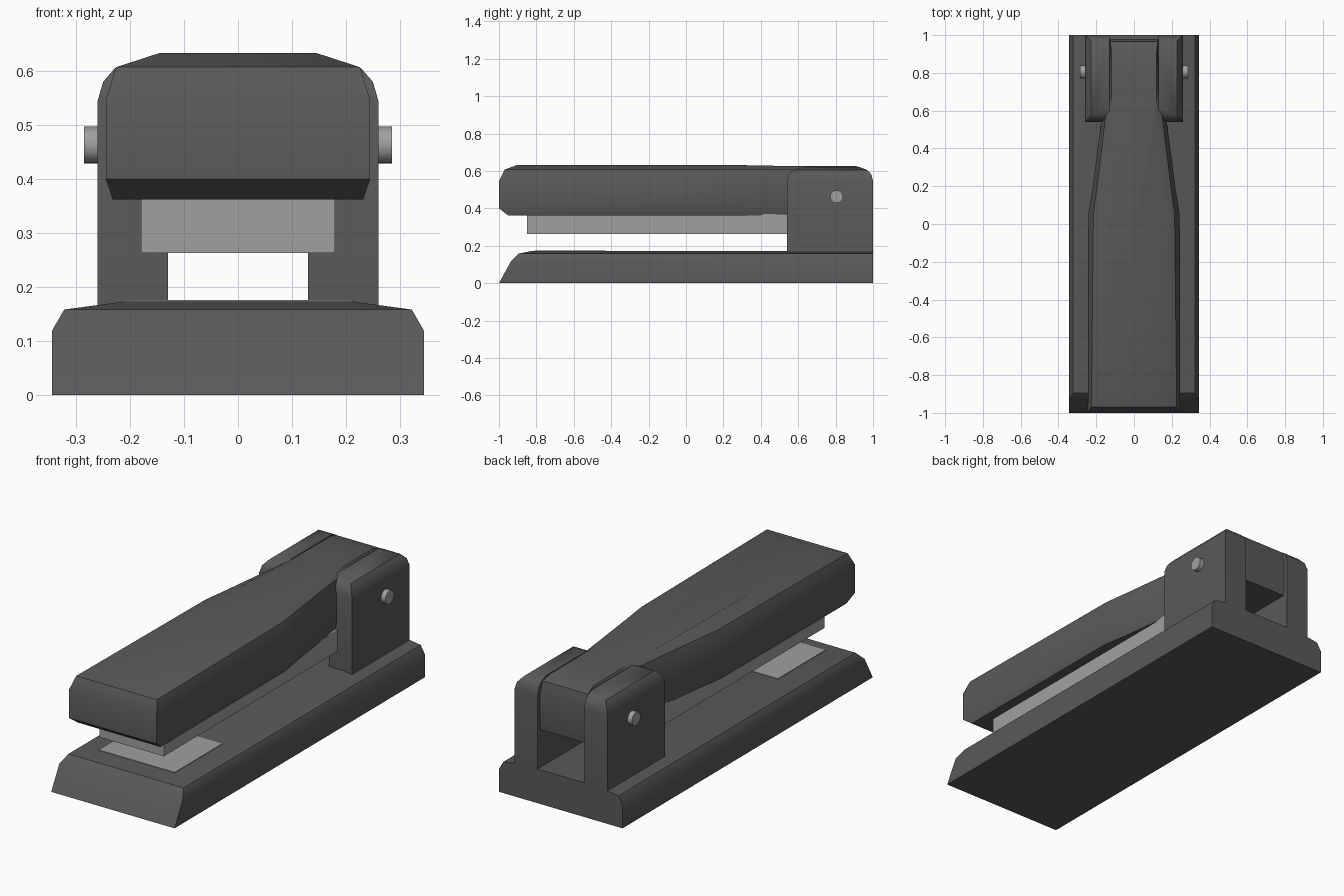
import bpy, bmesh, math

if "Cube" in bpy.data.objects:
    bpy.data.objects.remove(bpy.data.objects["Cube"])


def material(name, v):
    m = bpy.data.materials.new(name)
    m.diffuse_color = (v, v, v, 1)
    m.use_nodes = True
    m.node_tree.nodes["Principled BSDF"].inputs["Base Color"].default_value = m.diffuse_color
    return m


DARK = material("dark_plastic", 0.1)
METAL = material("metal", 0.35)


def finish(obj, mat):
    obj.data.materials.append(mat)
    bpy.ops.object.select_all(action='DESELECT')
    obj.select_set(True)
    bpy.context.view_layer.objects.active = obj
    bpy.ops.object.shade_smooth_by_angle(angle=math.radians(32))
    return obj


def loft(name, rings, mat):
    """Skin a stack of equally long point rings and cap both ends."""
    bm = bmesh.new()
    vs = [[bm.verts.new(p) for p in ring] for ring in rings]
    n = len(vs[0])
    for a, b in zip(vs, vs[1:]):
        for i in range(n):
            j = (i + 1) % n
            bm.faces.new((a[i], a[j], b[j], b[i]))
    bm.faces.new(vs[0][::-1])
    bm.faces.new(vs[-1])
    bmesh.ops.recalc_face_normals(bm, faces=bm.faces)
    me = bpy.data.meshes.new(name)
    bm.to_mesh(me)
    bm.free()
    obj = bpy.data.objects.new(name, me)
    bpy.context.collection.objects.link(obj)
    return finish(obj, mat)


def rect(x0, x1, y0, y1, z):
    return [(x0, y0, z), (x1, y0, z), (x1, y1, z), (x0, y1, z)]


# Base with sloped nose and bevelled shoulders
loft("base", [rect(-w, w, yf, 1, z) for w, yf, z in [
    (0.345, -1, 0), (0.345, -0.935, 0.118),
    (0.322, -0.895, 0.158), (0.21, -0.82, 0.173)]], DARK)

# Hinge cheeks, one on each side
for side, label in ((-1, "left"), (1, "right")):
    loft(label + "_hinge_cheek", [rect(0.13 * side, w * side, y0, y1, z) for w, y0, y1, z in [
        (0.26, 0.54, 1, 0.16), (0.26, 0.54, 1, 0.545), (0.25, 0.55, 0.992, 0.58),
        (0.228, 0.575, 0.97, 0.605), (0.145, 0.61, 0.93, 0.62)]], DARK)

# Top arm: tapered outline lofted upward through bevelled layers
arm_rings = []
for front, back, widths, z0, z1 in [
        (-0.95, 0.975, (0.232, 0.229, 0.205, 0.158, 0.13, 0.13), 0.362, 0.362),
        (-1, 0.98, (0.245, 0.242, 0.218, 0.17, 0.131, 0.13), 0.40, 0.40),
        (-1, 0.98, (0.245, 0.242, 0.218, 0.17, 0.131, 0.13), 0.545, 0.545),
        (-0.97, 0.965, (0.226, 0.215, 0.195, 0.15, 0.13, 0.127), 0.607, 0.607),
        (-0.90, 0.91, (0.146, 0.146, 0.135, 0.12, 0.118, 0.118), 0.633, 0.626)]:
    ys = (front, 0.05, 0.2, 0.57, 0.7, back)
    zs = (z0, z0, z0, z1, z1, z1)
    half = list(zip(widths, ys, zs))
    arm_rings.append(half + [(-x, y, z) for x, y, z in reversed(half)])
loft("top_arm", arm_rings, DARK)

# Staple magazine under the arm and anvil plate on the base
loft("magazine", [rect(-0.18, 0.18, -0.85, 0.6, z) for z in (0.263, 0.37)], METAL)
loft("anvil_plate", [rect(-0.213, 0.213, -0.81, -0.43, z) for z in (0.165, 0.1755)], METAL)

# Hinge pin through both cheeks
bpy.ops.mesh.primitive_cylinder_add(vertices=32, radius=0.034, depth=0.57,
                                    location=(0, 0.805, 0.463),
                                    rotation=(0, math.pi / 2, 0))
pin = bpy.context.object
pin.name = "hinge_pin"
finish(pin, METAL)
